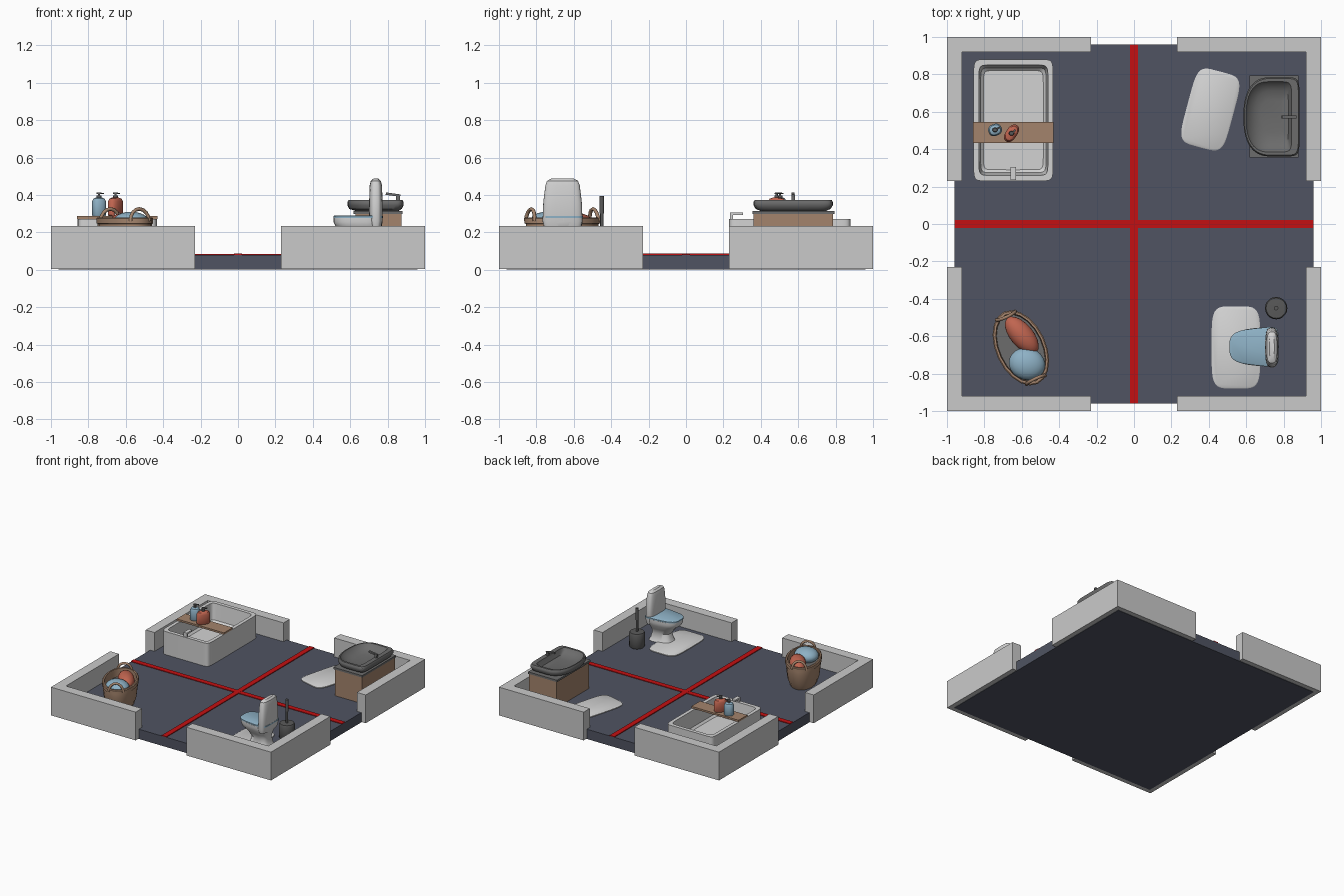
import bpy, bmesh, math

cube = bpy.data.objects.get("Cube")
if cube:
    bpy.data.objects.remove(cube, do_unlink=True)


def material(name, r, g, b):
    m = bpy.data.materials.new(name)
    m.use_nodes = True
    m.diffuse_color = (r, g, b, 1)
    m.node_tree.nodes["Principled BSDF"].inputs["Base Color"].default_value = (r, g, b, 1)
    return m


WALL = material("wall grey", .59, .59, .59)
WHITE = material("ceramic white", .65, .65, .65)
FLOOR = material("slate floor", .08, .088, .122)
RED = material("stripe red", .55, .005, .006)
WOOD = material("wood", .37, .23, .15)
BLUE = material("soft blue", .27, .44, .56)
CORAL = material("coral", .53, .13, .08)
GREY = material("stone grey", .15, .15, .15)
DARK = material("dark grey", .1, .1, .1)


def finish(name, bm, mat, loc=(0, 0, 0), turn=0, smooth=True):
    """Turn a bmesh into a named, coloured object."""
    bmesh.ops.recalc_face_normals(bm, faces=bm.faces)
    me = bpy.data.meshes.new(name)
    bm.to_mesh(me)
    bm.free()
    me.materials.append(mat)
    if smooth:
        me.shade_smooth()
        me.set_sharp_from_angle(angle=math.radians(35))
    ob = bpy.data.objects.new(name, me)
    ob.location = loc
    ob.rotation_euler.z = math.radians(turn)
    bpy.context.collection.objects.link(ob)
    return ob


def box(name, x0, x1, y0, y1, z0, z1, mat):
    bm = bmesh.new()
    bmesh.ops.create_cube(bm, size=1)
    bmesh.ops.scale(bm, vec=(x1 - x0, y1 - y0, z1 - z0), verts=bm.verts)
    mid = ((x0 + x1) / 2, (y0 + y1) / 2, (z0 + z1) / 2)
    return finish(name, bm, mat, mid, smooth=False)


def loft(name, rings, mat, x, y, turn=0, left=2, right=None, taper=0, n=32):
    """Stack rounded rings (z, half width, half depth, x shift); left and
    right set how square each half is, taper widens the +x end."""
    right = right or left
    bm = bmesh.new()
    loops = []
    for z, hx, hy, *shift in rings:
        loop = []
        for i in range(n):
            a = math.tau * i / n
            c, s = math.cos(a), math.sin(a)
            e = 2 / (right if c > 0 else left)
            px = math.copysign(abs(c) ** e, c)
            py = math.copysign(abs(s) ** e, s) * (1 + taper * px)
            loop.append(bm.verts.new((px * hx + sum(shift), py * hy, z)))
        loops.append(loop)
    for a, b in zip(loops, loops[1:]):
        for i in range(n):
            j = (i + 1) % n
            bm.faces.new((a[i], a[j], b[j], b[i]))
    bm.faces.new(loops[0])
    bm.faces.new(loops[-1])
    return finish(name, bm, mat, (x, y, 0), turn)


def blob(name, x, y, z, size, mat, turn=0):
    bm = bmesh.new()
    bmesh.ops.create_uvsphere(bm, u_segments=20, v_segments=12, radius=1)
    bmesh.ops.scale(bm, vec=size, verts=bm.verts)
    return finish(name, bm, mat, (x, y, z), turn)


# Floor slab and crossing stripes
box("floor", -.96, .96, -.96, .96, 0, .08, FLOOR)
box("stripe_across", -.96, .96, -.021, .021, .079, .085, RED)
box("stripe_along", -.021, .021, -.96, .96, .079, .086, RED)

# L-shaped corner walls
for sx, side in ((-1, "right"), (1, "left")):
    for sy, end in ((-1, "front"), (1, "back")):
        bm = bmesh.new()
        outline = ((1, 1), (.23, 1), (.23, .92), (.92, .92), (.92, .23), (1, .23))
        base = bm.faces.new([bm.verts.new((u * sx, v * sy, .003)) for u, v in outline])
        top = bmesh.ops.extrude_face_region(bm, geom=[base])["geom"]
        verts = [g for g in top if isinstance(g, bmesh.types.BMVert)]
        bmesh.ops.translate(bm, vec=(0, 0, .232), verts=verts)
        finish(f"wall_{end}_{side}", bm, WALL, smooth=False)

# Bathtub with tap and tray
loft("bathtub", [(.08, .213, .325), (.27, .213, .325), (.27, .185, .295),
                 (.14, .175, .28), (.125, .16, .265)],
     WHITE, -.645, .555, left=16, n=64)
box("bathtub_tap_post", -.66, -.63, .235, .252, .26, .3, WHITE)
box("bathtub_tap_spout", -.66, -.63, .235, .305, .292, .305, WHITE)
box("bath_tray", -.86, -.43, .432, .545, .271, .286, WOOD)

# Soap bottles with pumps
for name, mat, x, y, hx, hy, turn in (("blue", BLUE, -.743, .503, .037, .032, 20),
                                      ("coral", CORAL, -.655, .485, .052, .03, 55)):
    loft(name + "_bottle", [(.286, hx * .9, hy * .9), (.292, hx, hy), (.365, hx, hy),
                            (.38, hx * .8, hy * .8), (.387, .014, .014)],
         mat, x, y, turn, left=2.4, n=20)
    loft(name + "_pump", [(.385, .013, .013), (.398, .013, .013), (.398, .006, .006),
                          (.404, .006, .006), (.404, .015, .012), (.413, .012, .01)],
         DARK, x, y, n=12)
    spout = box(name + "_pump_spout", -.03, 0, -.005, .005, .404, .411, DARK)
    spout.location.x, spout.location.y = x + .012, y + .008
    spout.rotation_euler.z = math.radians(turn)

# Washstand: cabinet, counter, D-shaped basin and tap
box("washstand_cabinet", .628, .875, .362, .787, .08, .298, WOOD)
box("washstand_counter", .618, .88, .355, .793, .298, .314, GREY)
loft("basin", [(.312, .11, .17, .01), (.325, .14, .2), (.345, .15, .212), (.362, .15, .212),
               (.374, .144, .205), (.374, .122, .188, -.014), (.355, .112, .175, -.012),
               (.335, .09, .14), (.326, .06, .09)],
     GREY, .735, .573, left=2.5, right=9, n=48)
box("basin_tap_post", .845, .865, .563, .583, .36, .402, GREY)
tap = box("basin_tap_spout", .79, .868, .565, .581, .395, .408, GREY)
tap.rotation_euler.y = math.radians(8)

# Bath mats
for name, x, y, hx, hy, turn in (("washstand_mat", .408, .612, .125, .21, -15),
                                 ("toilet_mat", .545, -.66, .13, .22, 0)):
    loft(name, [(.079, hx, hy), (.086, hx, hy), (.09, hx - .006, hy - .006)],
         WHITE, x, y, turn, left=5, n=48)

# Toilet: bowl, lid and tank, facing -x
loft("toilet_bowl", [(.085, .095, .075, .03), (.1, .085, .066, .03), (.15, .072, .055, .03),
                     (.19, .09, .07, .018), (.23, .122, .095, .003), (.255, .131, .1),
                     (.276, .131, .1)],
     WHITE, .642, -.657, left=3, taper=.15)
loft("toilet_lid", [(.276, .132, .098), (.286, .132, .098), (.291, .124, .09)],
     BLUE, .642, -.657, left=3.4, right=6, taper=.15)
loft("toilet_tank", [(.225, .028, .098), (.26, .036, .107), (.36, .036, .103),
                     (.45, .033, .092), (.475, .027, .083), (.487, .013, .06)],
     WHITE, .737, -.66, left=3.2)

# Toilet brush and holder
loft("brush_holder", [(.08, .052, .052), (.09, .058, .058), (.19, .06, .06),
                      (.203, .054, .054), (.205, .02, .02)], DARK, .76, -.45, n=20)
loft("brush_handle", [(.2, .009, .009), (.3, .009, .009), (.3, .012, .012),
                      (.395, .012, .012)], DARK, .76, -.45, n=12)

# Laundry basket: woven body, lining and two hoop handles
BX, BY, TURN = -.605, -.662, 25
loft("basket", [(.08, .1, .165), (.13, .118, .19), (.22, .128, .206), (.245, .128, .206),
                (.248, .134, .213), (.275, .134, .213), (.28, .128, .207), (.28, .117, .194),
                (.2, .112, .188)], WOOD, BX, BY, TURN, n=20)
loft("basket_lining", [(.2, .114, .19), (.215, .114, .19)], GREY, BX, BY, TURN, n=20)
for side in (-1, 1):
    curve = bpy.data.curves.new("basket_handle", "CURVE")
    curve.dimensions = "3D"
    curve.bevel_depth = .01
    curve.bevel_resolution = 1
    spline = curve.splines.new("POLY")
    spline.points.add(8)
    for i, p in enumerate(spline.points):
        a = math.pi * i / 8
        p.co = (.055 * math.cos(a), side * (.19 - .008 * math.sin(a)), .26 + .065 * math.sin(a), 1)
    curve.materials.append(WOOD)
    hoop = bpy.data.objects.new("basket_handle", curve)
    hoop.location = (BX, BY, 0)
    hoop.rotation_euler.z = math.radians(TURN)
    bpy.context.collection.objects.link(hoop)

# Folded laundry
blob("blue_laundry", -.572, -.748, .255, (.098, .086, .055), BLUE, -15)
blob("coral_laundry", -.6, -.595, .25, (.12, .062, .055), CORAL, -50)
